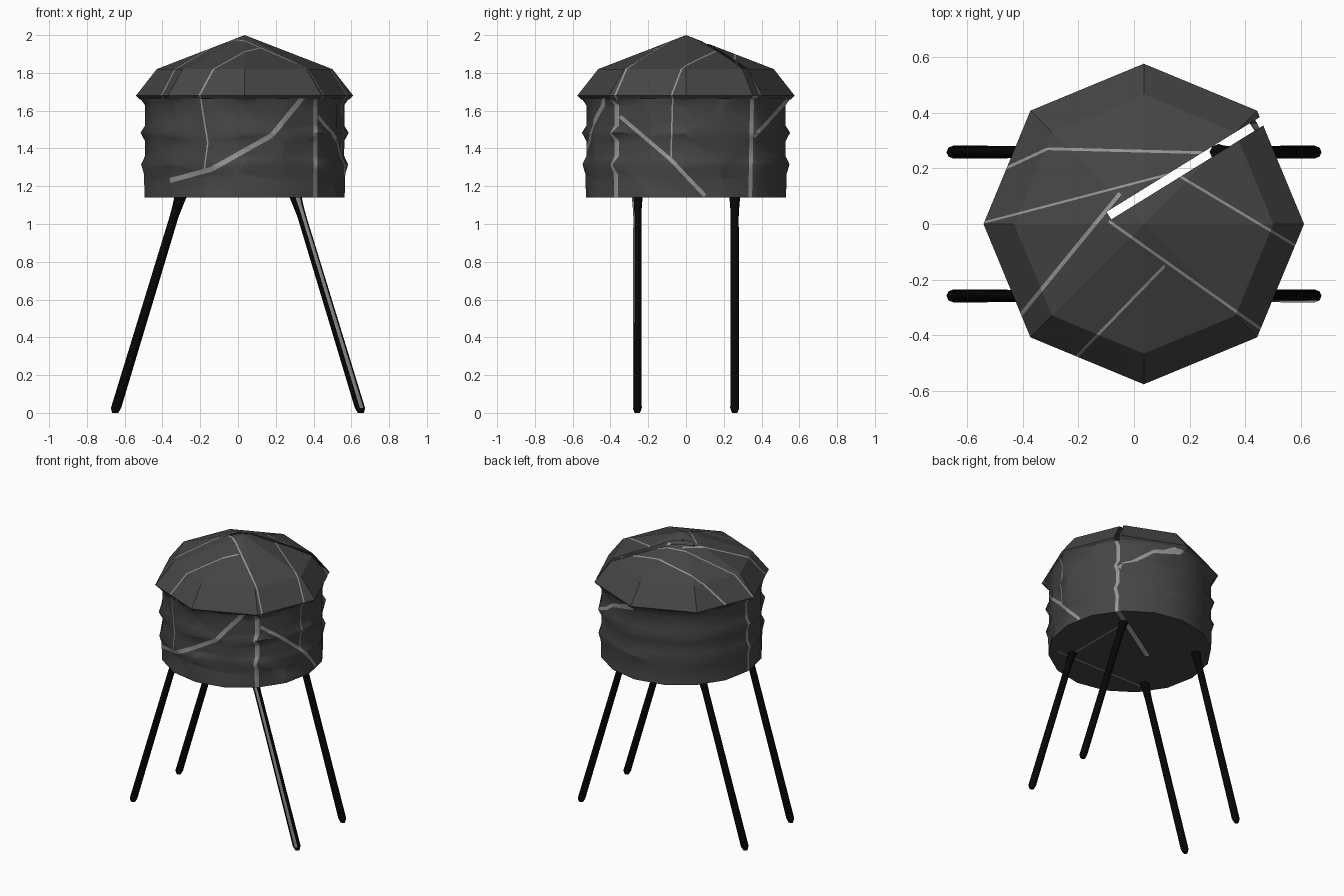
import bpy, bmesh, math
from mathutils import Vector

if "Cube" in bpy.data.objects:
    bpy.data.objects.remove(bpy.data.objects["Cube"])

CX = 0.035


def material(name, v):
    m = bpy.data.materials.new(name)
    m.diffuse_color = (v, v, v, 1)
    m.use_nodes = True
    m.node_tree.nodes["Principled BSDF"].inputs["Base Color"].default_value = m.diffuse_color
    return m


WOOD = material("dark_wood", 0.06)
LEG = material("leg_wood", 0.002)
SEAM = material("pale_seam", 0.3)


def loft(rings, sides, alt=None):
    """Turned shell from (radius, z) rings; alt offsets every second vertex of a ring."""
    bm = bmesh.new()
    loops = []
    for k, (r, z) in enumerate(rings):
        if r == 0:
            loops.append([bm.verts.new((CX, 0, z))] * sides)
            continue
        dr, dz = (alt or {}).get(k, (0, 0))
        loop = []
        for i in range(sides):
            a = 2 * math.pi * i / sides
            s = -1 if i % 2 else 1
            rr = r + dr * s
            loop.append(bm.verts.new((CX + rr * math.cos(a), rr * math.sin(a), z + dz * s)))
        loops.append(loop)
    for lo, hi in zip(loops, loops[1:]):
        for i in range(sides):
            j = (i + 1) % sides
            bm.faces.new(list(dict.fromkeys((lo[i], lo[j], hi[j], hi[i]))))
    return bm


def crack(bm, axis, points, width, keep, through=False):
    """Mark a pale seam (or cut a gap) along a line drawn looking down the given axis."""
    u, v = [i for i in range(3) if i != axis]

    def to3(a):
        w = Vector((0, 0, 0))
        w[u], w[v] = a[0], a[1]
        return w

    for p, q in zip(points, points[1:]):
        p = Vector(p)
        d = Vector(q) - p
        length = d.length
        d.normalize()
        n = Vector((-d.y, d.x))
        for co, no in ((p + n * width / 2, n), (p - n * width / 2, n),
                       (p, d), (p + d * length, d)):
            near = [f for f in bm.faces if keep(f.calc_center_median())]
            geom = near + list({e for f in near for e in f.edges}) + \
                list({x for f in near for x in f.verts})
            bmesh.ops.bisect_plane(bm, geom=geom, plane_co=to3(co), plane_no=to3(no), dist=1e-5)
        strip = []
        for f in bm.faces:
            c = f.calc_center_median()
            r = Vector((c[u], c[v])) - p
            if keep(c) and abs(r.dot(n)) < width / 2 and 0 < r.dot(d) < length:
                strip.append(f)
        if through:
            bmesh.ops.delete(bm, geom=strip, context='FACES')
        else:
            for f in strip:
                f.material_index = 1


def finish(name, bm, mat, angle):
    me = bpy.data.meshes.new(name)
    bm.to_mesh(me)
    bm.free()
    ob = bpy.data.objects.new(name, me)
    bpy.context.collection.objects.link(ob)
    me.materials.append(mat)
    me.materials.append(SEAM)
    bpy.ops.object.select_all(action='DESELECT')
    bpy.context.view_layer.objects.active = ob
    ob.select_set(True)
    bpy.ops.object.shade_smooth_by_angle(angle=math.radians(angle))
    return ob


MAIN = [(-0.09, 0.03), (0.46, 0.37)]

# Eight-sided roof with steep eaves
roof = loft([(0.555, 1.66), (0.575, 1.68), (0.465, 1.82), (0, 2.0)], 8)
everything = lambda c: True
crack(roof, 2, MAIN, 0.032, everything, True)
for line, w in (([(-0.54, 0.005), (0.13, 0.18)], 0.008),
                ([(-0.41, -0.33), (-0.05, 0.11)], 0.014),
                ([(-0.09, 0.01), (0.46, -0.38)], 0.010),
                ([(0.15, 0.18), (0.60, -0.09)], 0.009),
                ([(-0.21, -0.48), (0.11, -0.15)], 0.010),
                ([(-0.46, 0.20), (-0.31, 0.27), (0.28, 0.255)], 0.010)):
    crack(roof, 2, line, w, everything)
finish("roof", roof, WOOD, 12)

# Tank wall with swollen hoops, crumpled lower edge and flat floor
tank = loft([(0, 1.14), (0.53, 1.14), (0.530, 1.16), (0.520, 1.25), (0.538, 1.31),
             (0.527, 1.36), (0.528, 1.44), (0.540, 1.48), (0.528, 1.52),
             (0.528, 1.63), (0.541, 1.665)], 16,
            {3: (0.013, 0.015), 4: (0.010, 0.006), 7: (0.011, 0.003), 10: (0.012, 0)})
front = lambda c: c.y < -0.02 and c.z > 1.141
right = lambda c: c.x > 0.05 and c.z > 1.141
left = lambda c: c.x < -0.1 and c.z > 1.141
floor = lambda c: c.z < 1.141
crack(tank, 2, MAIN, 0.032, floor, True)
for axis, line, w, keep in (
        (1, [(-0.36, 1.23), (-0.14, 1.29), (0.18, 1.47), (0.40, 1.74)], 0.026, front),
        (1, [(0.41, 1.68), (0.41, 1.14)], 0.020, front),
        (1, [(-0.20, 1.68), (-0.16, 1.43), (-0.18, 1.28)], 0.008, front),
        (0, [(-0.35, 1.57), (-0.08, 1.34), (0.10, 1.15)], 0.020, right),
        (0, [(0.35, 1.68), (0.34, 1.14)], 0.020, right),
        (0, [(0.36, 1.46), (0.54, 1.66)], 0.018, right),
        (0, [(-0.07, 1.68), (-0.08, 1.34)], 0.008, right),
        (0, [(0.02, 1.66), (0.0, 1.14)], 0.014, left),
        (2, [(-0.34, -0.30), (0.40, -0.30)], 0.012, floor),
        (2, [(0.30, 0.27), (0.30, -0.30)], 0.012, floor)):
    crack(tank, axis, line, w, keep)
finish("tank", tank, WOOD, 50)

# Four splayed legs with blunt feet and slightly flared heads
for side, sx in (("left", -1), ("right", 1)):
    for end, sy in (("front", -1), ("back", 1)):
        path = [(0.650, 0.0, 0.016), (0.646, 0.025, 0.027), (0.338, 1.04, 0.024),
                (0.318, 1.10, 0.028), (0.304, 1.145, 0.033)]
        bm = bmesh.new()
        loops = []
        for x, z, r in path:
            loops.append([bm.verts.new((sx * x + r * math.cos(t * math.pi / 4),
                                        sy * 0.258 + 0.88 * r * math.sin(t * math.pi / 4), z))
                          for t in range(8)])
        for k, (lo, hi) in enumerate(zip(loops, loops[1:])):
            for i in range(8):
                j = (i + 1) % 8
                f = bm.faces.new((lo[i], lo[j], hi[j], hi[i]))
                # split grain shows pale on the front right leg
                if end == "front" and side == "right" and i == 6 and k > 0:
                    f.material_index = 1
        bm.faces.new(loops[0][::-1])
        bm.faces.new(loops[-1])
        finish(f"{end}_{side}_leg", bm, LEG, 50)
